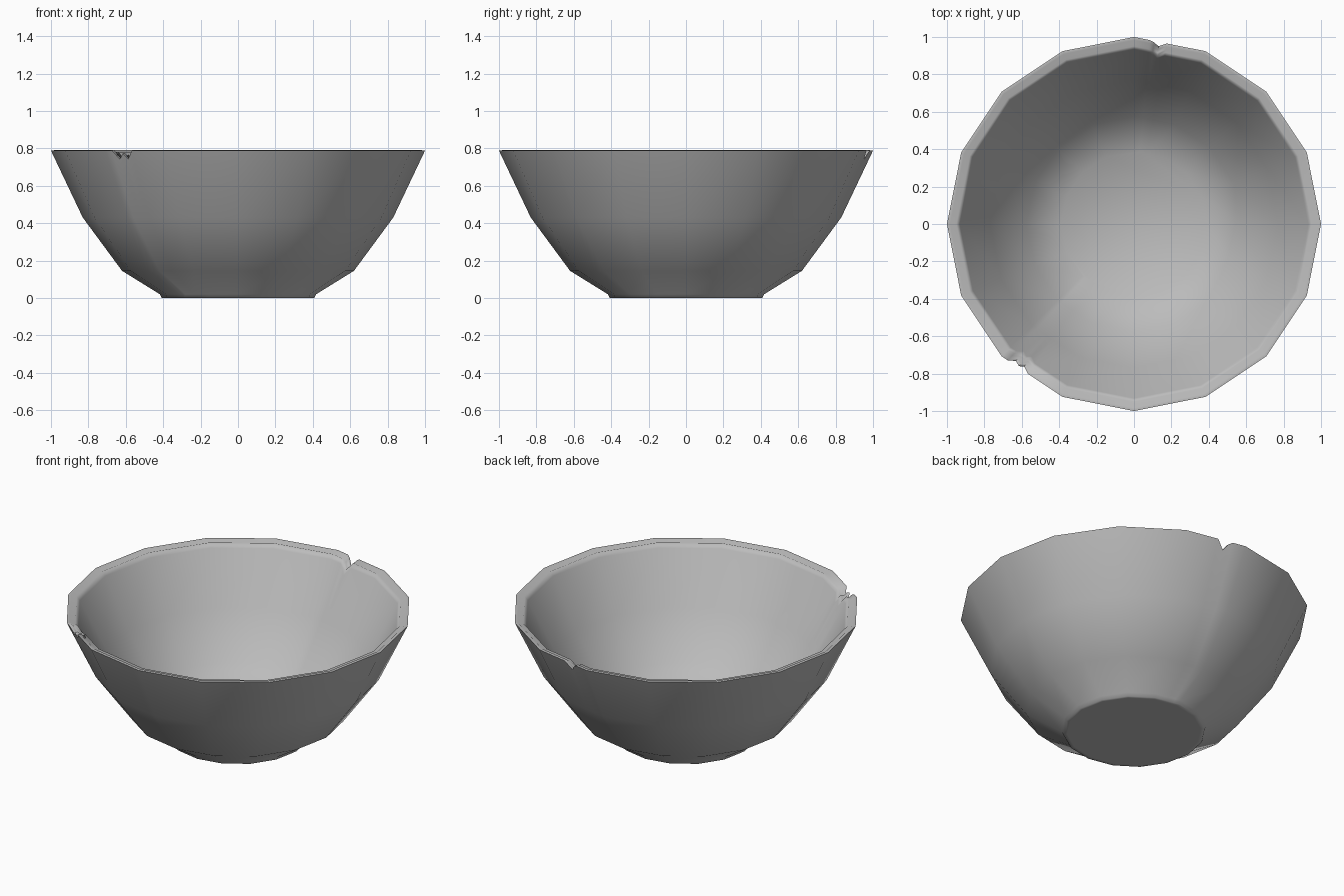
import bpy, bmesh, math
from mathutils import Vector

cube = bpy.data.objects.get("Cube")
if cube:
    bpy.data.objects.remove(cube)

SIDES = 16
RIM_BASE = 0.7        # profile points above this height belong to the lip
WALL_SLOPE = 0.47     # inward run per unit of drop along the upper wall

clay = bpy.data.materials.new("grey clay")
clay.use_nodes = True
GREY = (0.5, 0.5, 0.5, 1)
clay.diffuse_color = GREY
clay.node_tree.nodes["Principled BSDF"].inputs["Base Color"].default_value = GREY

# Chips: side number -> (fraction along that side, depth of break)
CHIPS = {
    3: [(0.54, 0), (0.65, 0.05), (0.72, 0.015), (0.78, 0)],
    10: [(0.1, 0), (0.19, 0.045), (0.27, 0.015), (0.33, 0.045), (0.43, 0)],
}


def columns():
    """Directions round the bowl with the rim depth lost at each one."""
    corners = [Vector((math.cos(a), math.sin(a)))
               for a in (2 * math.pi * i / SIDES for i in range(SIDES))]
    result = []
    for i, corner in enumerate(corners):
        result.append((corner, 0))
        for t, drop in CHIPS.get(i, []):
            result.append((corner.lerp(corners[(i + 1) % SIDES], t), drop))
    return result


def lathe(name, profile):
    """Sweep (radius, height) points round the columns and cap both ends."""
    bm = bmesh.new()
    cols = columns()
    rings = []
    for r, z in profile:
        ring = []
        for direction, drop in cols:
            d = drop if z > RIM_BASE else 0
            p = direction * (r - d * WALL_SLOPE)
            ring.append(bm.verts.new((p.x, p.y, z - d)))
        rings.append(ring)
    for low, high in zip(rings, rings[1:]):
        for i in range(len(cols)):
            j = (i + 1) % len(cols)
            bm.faces.new((low[i], low[j], high[j], high[i]))
    bm.faces.new(rings[0][::-1])
    bm.faces.new(rings[-1])
    mesh = bpy.data.meshes.new(name)
    bm.to_mesh(mesh)
    bm.free()
    mesh.materials.append(clay)
    ob = bpy.data.objects.new(name, mesh)
    bpy.context.collection.objects.link(ob)
    return ob


# Bowl: foot, outer wall, softly hollowed lip, inner wall, floor
bowl = lathe("bowl", [
    (0.385, 0), (0.408, 0), (0.418, 0.02), (0.62, 0.145), (0.83, 0.43),
    (1, 0.788), (0.983, 0.79), (0.965, 0.776), (0.95, 0.781), (0.932, 0.755),
    (0.77, 0.45), (0.575, 0.19), (0.39, 0.065),
])

# Soft walls and lip
bpy.ops.object.select_all(action='DESELECT')
bowl.select_set(True)
bpy.context.view_layer.objects.active = bowl
bpy.ops.object.shade_smooth_by_angle(angle=math.radians(80))
